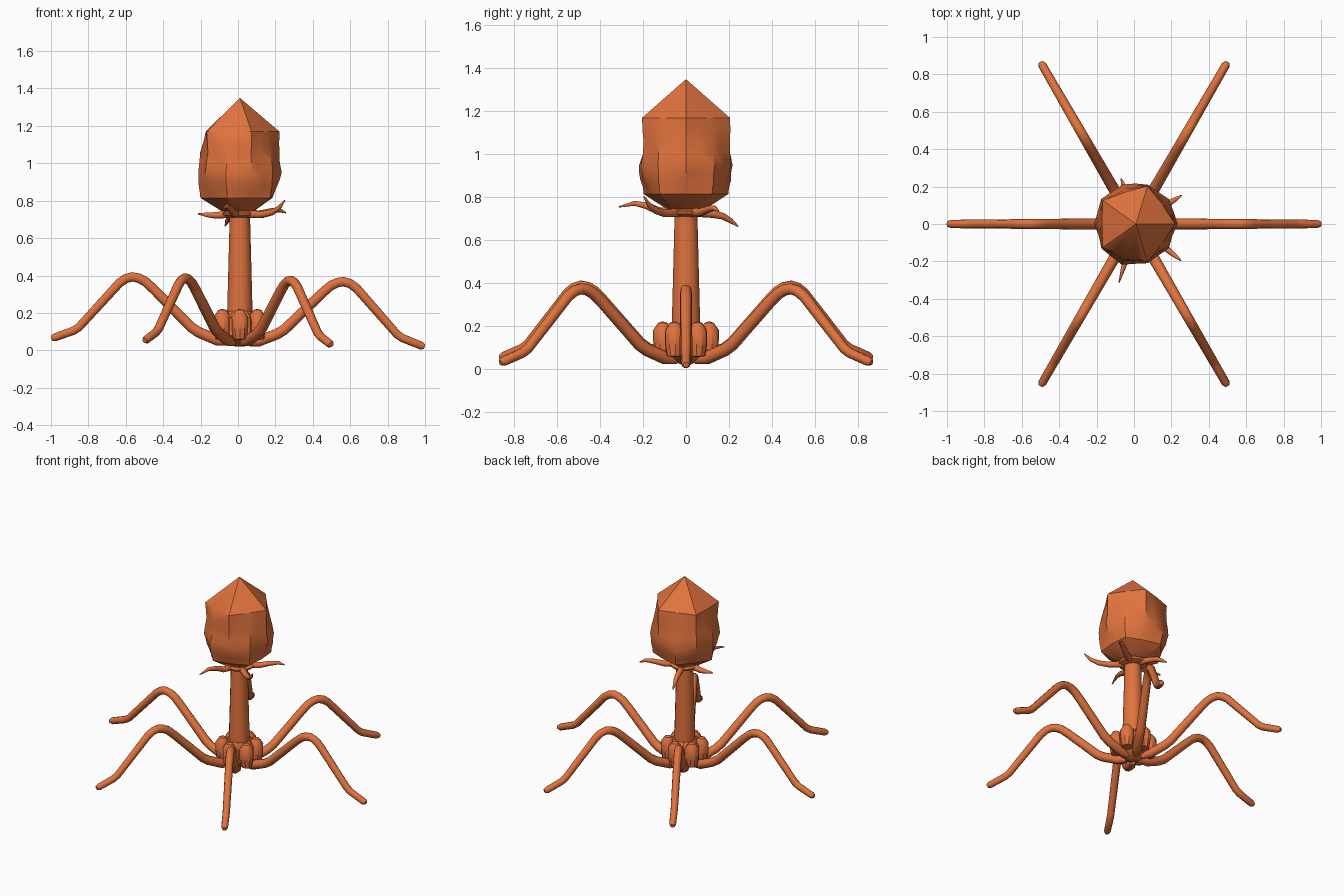
import bpy, bmesh
from math import pi, cos, sin, radians
from mathutils import Vector, noise

cube = bpy.data.objects.get("Cube")
if cube:
    bpy.data.objects.remove(cube)

ORANGE = (0.75, 0.17, 0.047, 1)
mat = bpy.data.materials.new("orange")
mat.use_nodes = True
mat.diffuse_color = ORANGE
mat.node_tree.nodes["Principled BSDF"].inputs["Base Color"].default_value = ORANGE

AXIS = Vector((0.01, 0, 0))


def finish(obj, angle):
    obj.data.materials.clear()
    obj.data.materials.append(mat)
    bpy.ops.object.select_all(action="DESELECT")
    obj.select_set(True)
    bpy.context.view_layer.objects.active = obj
    bpy.ops.object.shade_smooth_by_angle(angle=radians(angle))
    return obj


def mesh_object(name, bm, angle=35):
    bmesh.ops.recalc_face_normals(bm, faces=bm.faces)
    mesh = bpy.data.meshes.new(name)
    bm.to_mesh(mesh)
    bm.free()
    obj = bpy.data.objects.new(name, mesh)
    bpy.context.collection.objects.link(obj)
    return finish(obj, angle)


def loft(rings):
    """Bridge equal rings of points; a single point closes an end."""
    bm = bmesh.new()
    loops = [[bm.verts.new(p) for p in ring] for ring in rings]
    for a, b in zip(loops, loops[1:]):
        n = max(len(a), len(b))
        for i in range(n):
            j = (i + 1) % n
            quad = [a[i % len(a)], a[j % len(a)], b[j % len(b)], b[i % len(b)]]
            bm.faces.new(list(dict.fromkeys(quad)))
    return bm


def lathe(name, profile, sides, center=AXIS, phase=0.0, angle=35):
    rings = []
    for r, z in profile:
        c = center + Vector((0, 0, z))
        turns = [phase + 2 * pi * i / sides for i in range(sides)] if r else [0]
        rings.append([c + Vector((r * cos(t), r * sin(t), 0)) for t in turns])
    return mesh_object(name, loft(rings), angle)


def tube(name, points, radii, thickness=1.0):
    """Tapered round tube along a path."""
    curve = bpy.data.curves.new(name, "CURVE")
    curve.dimensions = "3D"
    curve.bevel_depth = 1.0
    curve.bevel_resolution = 3
    curve.use_fill_caps = True
    spline = curve.splines.new("POLY")
    spline.points.add(len(points) - 1)
    for sp, p, r in zip(spline.points, points, radii):
        sp.co = (*p, 1)
        sp.radius = r * thickness
    obj = bpy.data.objects.new(name, curve)
    bpy.context.collection.objects.link(obj)
    bpy.ops.object.select_all(action="DESELECT")
    obj.select_set(True)
    bpy.context.view_layer.objects.active = obj
    bpy.ops.object.convert(target="MESH")
    return finish(bpy.context.object, 50)


# Head: long faceted capsule, upper and lower pentagons turned against each other
head_rings = [(1.17, 0.215, 0.178), (1.06, 0.208, 0.197), (0.95, 0.218, 0.218),
              (0.88, 0.203, 0.214), (0.815, 0.178, 0.207), (0.745, 0.08, 0.095)]
rings = [[(0.01, 0, 1.35)]]
for z, even, odd in head_rings:
    rings.append([((odd if i % 2 else even) * cos(pi * i / 5) + 0.006,
                   (odd if i % 2 else even) * sin(pi * i / 5), z) for i in range(10)])
rings.append([(0.01, 0, 0.735)])
bm = loft(rings)
band = [e for e in bm.edges if all(0.8 < v.co.z < 1.2 for v in e.verts)]
bmesh.ops.subdivide_edges(bm, edges=band, cuts=1, use_grid_fill=True)
for v in bm.verts:
    if 0.85 < v.co.z < 1.15:
        out = Vector((v.co.x, v.co.y, 0)).normalized()
        v.co += out * (0.004 + 0.014 * noise.noise(v.co * 9))
mesh_object("head", bm, 32)

# Neck collar and tail tube
lathe("collar", [(0, 0.755), (0.06, 0.75), (0.095, 0.735), (0.09, 0.722),
                 (0.05, 0.708), (0, 0.705)], 20)
lathe("tail_tube", [(0, 0.73), (0.054, 0.73), (0.068, 0.2), (0.07, 0.08), (0, 0.08)], 14)

# Whiskers around the collar: direction, then distance and height along each
whiskers = [
    (32, [(0.13, 0.73), (0.2, 0.745), (0.25, 0.75), (0.29, 0.735)]),
    (108, [(0.13, 0.722), (0.18, 0.712), (0.22, 0.69), (0.255, 0.665)]),
    (178, [(0.12, 0.722), (0.15, 0.722), (0.18, 0.725), (0.225, 0.73)]),
    (-106, [(0.13, 0.735), (0.19, 0.76), (0.25, 0.772), (0.325, 0.755)]),
    (-39, [(0.15, 0.725), (0.22, 0.737), (0.27, 0.762), (0.31, 0.803)]),
]
for k, (deg, path) in enumerate(whiskers):
    t = radians(deg)
    pts = [AXIS + Vector((r * cos(t), r * sin(t), z)) for r, z in [(0.05, 0.73)] + path]
    tube(f"whisker_{k + 1}", pts, [0.022, 0.019, 0.016, 0.012, 0.003])

# Base plate: six-sided core with a blunt tip underneath
lathe("base_plate", [(0, 0.215), (0.075, 0.21), (0.11, 0.175), (0.11, 0.08),
                     (0.075, 0.045), (0.03, 0.022), (0, 0.02)], 6)

# Six studs between the legs
for k in range(6):
    t = pi / 6 + k * pi / 3
    center = AXIS + Vector((0.108 * cos(t), 0.108 * sin(t), 0))
    lathe(f"stud_{k + 1}", [(0, 0.222), (0.022, 0.215), (0.046, 0.18), (0.044, 0.11),
                            (0.036, 0.06), (0, 0.055)], 10, center, t)

# Six bent legs on a slightly tilted plane
leg_path = [(0.05, 0.04), (0.11, 0.052), (0.21, 0.092), (0.25, 0.118), (0.45, 0.316),
            (0.495, 0.356), (0.53, 0.374), (0.565, 0.38), (0.6, 0.37), (0.635, 0.345),
            (0.85, 0.105), (0.88, 0.085), (0.98, 0.047), (0.998, 0.042)]
for k in range(6):
    t = k * pi / 3
    pts, radii = [], []
    for r, z in leg_path:
        x = r * cos(t)
        pts.append((x, r * sin(t), z - 0.0225 * x))
        radii.append(0.032 - 0.01 * r)
    radii[0], radii[-1] = 0.018, 0.014
    tube(f"leg_{k + 1}", pts, radii)
